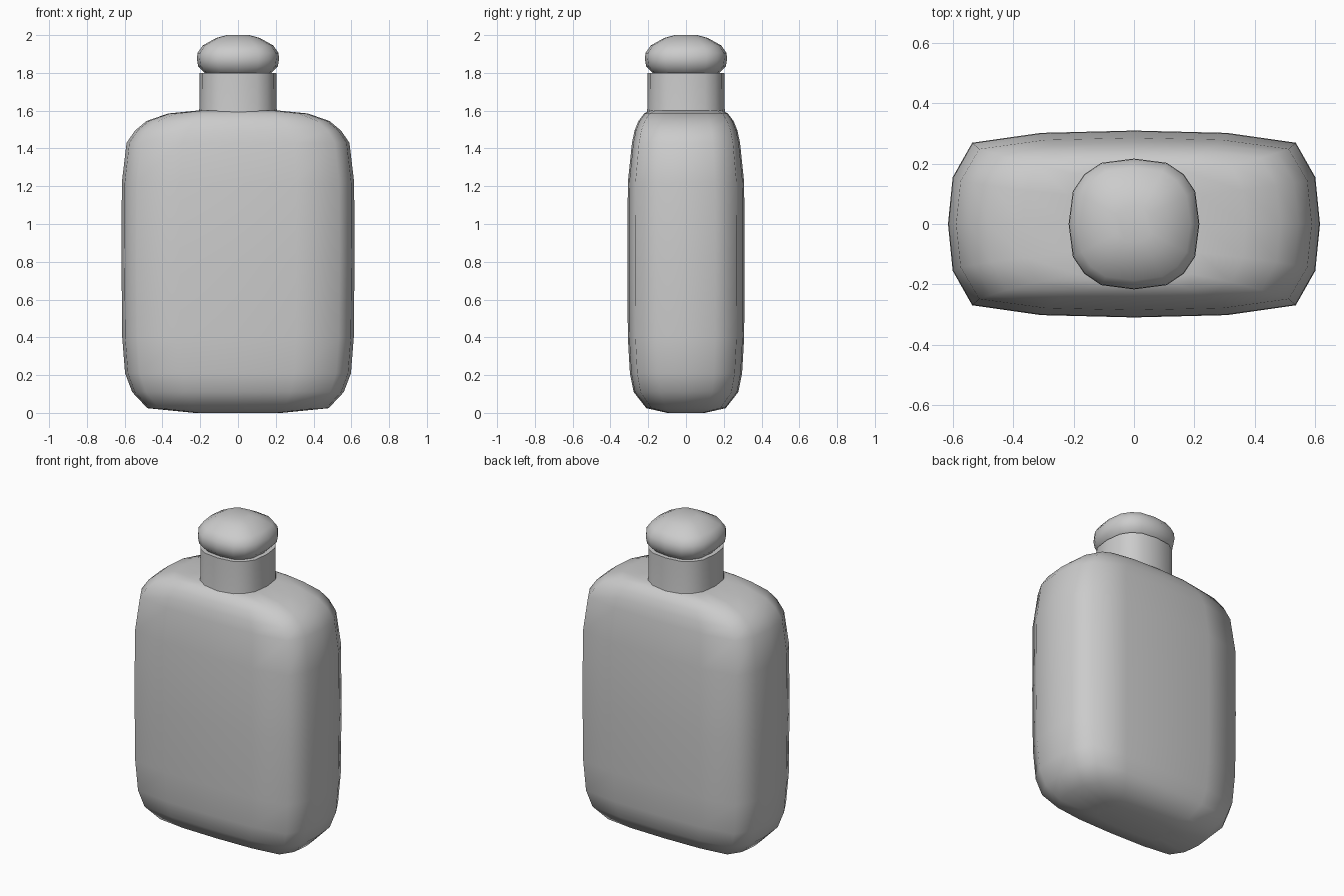
import bpy, bmesh


def outline(corner):
    # 16-sided rounded rectangle, unit half-size
    e = 0.975 if corner > 0.8 else 0.935
    q = [(1, 0), (e, 0.5), (corner, corner), (0.5, e)]
    pts = []
    for _ in range(4):
        pts += q
        q = [(-y, x) for x, y in q]
    return pts


def loft(name, rings, corner):
    # rings: (z, half width, half depth), from bottom to top
    bm = bmesh.new()
    loops = [[bm.verts.new((x * hx, y * hy, z)) for x, y in outline(corner)]
             for z, hx, hy in rings]
    for a, b in zip(loops, loops[1:]):
        for i in range(16):
            j = (i + 1) % 16
            bm.faces.new((a[i], a[j], b[j], b[i]))
    bm.faces.new(loops[0][::-1])
    bm.faces.new(loops[-1])
    me = bpy.data.meshes.new(name)
    bm.to_mesh(me)
    bm.free()
    ob = bpy.data.objects.new(name, me)
    bpy.context.collection.objects.link(ob)
    bpy.ops.object.select_all(action='DESELECT')
    ob.select_set(True)
    bpy.context.view_layer.objects.active = ob
    bpy.ops.object.shade_smooth_by_angle(angle=1.05)
    return ob


# Flat flask body with rounded base and shoulders
loft("body", [(0, 0.23, 0.10), (0.025, 0.48, 0.21), (0.11, 0.56, 0.277),
              (0.21, 0.598, 0.297), (0.40, 0.613, 0.308), (0.80, 0.617, 0.31),
              (1.22, 0.615, 0.308), (1.43, 0.59, 0.286), (1.495, 0.545, 0.272),
              (1.545, 0.485, 0.252), (1.585, 0.37, 0.222), (1.60, 0.22, 0.19)], 0.87)

# Neck
loft("neck", [(1.57, 0.208, 0.208), (1.61, 0.205, 0.205), (1.80, 0.203, 0.203)], 0.76)

# Rounded stopper
loft("stopper", [(1.795, 0.17, 0.17), (1.805, 0.182, 0.182), (1.835, 0.211, 0.211),
                 (1.87, 0.217, 0.217), (1.905, 0.215, 0.215), (1.945, 0.187, 0.187),
                 (1.985, 0.115, 0.115), (2.0, 0.06, 0.06)], 0.76)
